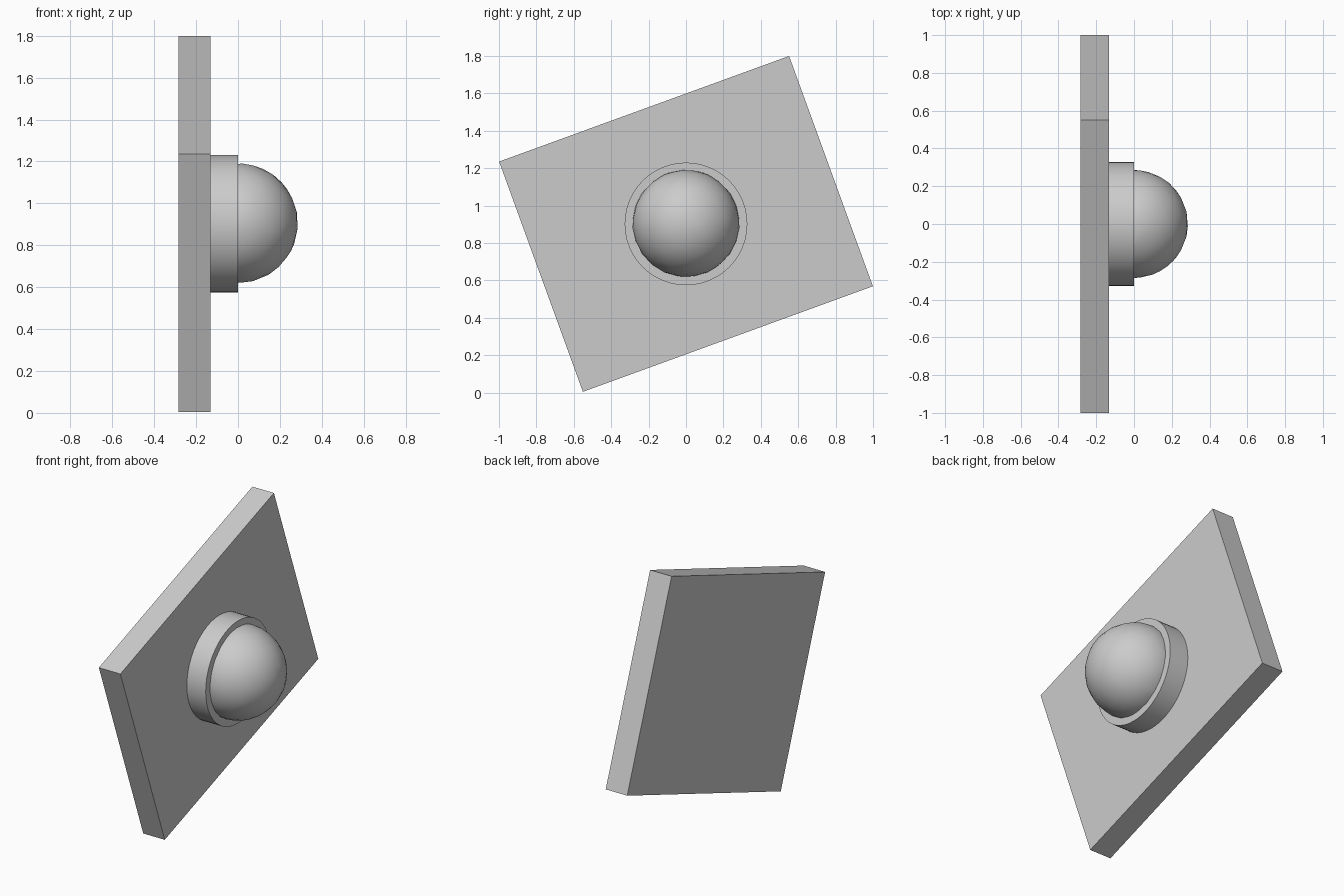
import bpy, math, random
from mathutils import Matrix, Vector

if "Cube" in bpy.data.objects:
    bpy.data.objects.remove(bpy.data.objects["Cube"], do_unlink=True)

random.seed(4)
CENTRE_Z = 0.902
TILT = math.radians(20)
GREY = (0.6, 0.6, 0.6, 1)

grey = bpy.data.materials.new("plain grey")
grey.use_nodes = True
grey.diffuse_color = GREY
grey.node_tree.nodes["Principled BSDF"].inputs["Base Color"].default_value = GREY


def finish(name, angle):
    """Name and colour the active object, and shade it smooth below the angle."""
    obj = bpy.context.object
    obj.name = name
    obj.data.materials.append(grey)
    bpy.ops.object.shade_smooth_by_angle(angle=math.radians(angle))
    return obj


# Tilted backing plate
bpy.ops.mesh.primitive_cube_add(size=1, location=(-0.208, 0, CENTRE_Z))
plate = finish("backing_plate", 30)
plate.data.transform(Matrix.Diagonal((0.152, 1.65, 1.31, 1)))
plate.rotation_euler.x = TILT

# Round collar
bpy.ops.mesh.primitive_cylinder_add(vertices=48, radius=0.328, depth=0.135,
                                    location=(-0.0665, 0, CENTRE_Z),
                                    rotation=(0, math.pi / 2, 0))
finish("collar", 30)

# Slightly uneven dome, its hidden half sunk into the collar
bpy.ops.mesh.primitive_ico_sphere_add(subdivisions=4, radius=0.285,
                                      location=(0, 0, CENTRE_Z + 0.003))
dome = bpy.context.object
for v in dome.data.vertices:
    v.co.x = max(v.co.x, -0.03)
decimate = dome.modifiers.new("coarse facets", "DECIMATE")
decimate.ratio = 0.3
bpy.ops.object.modifier_apply(modifier=decimate.name)
finish("dome", 25)
